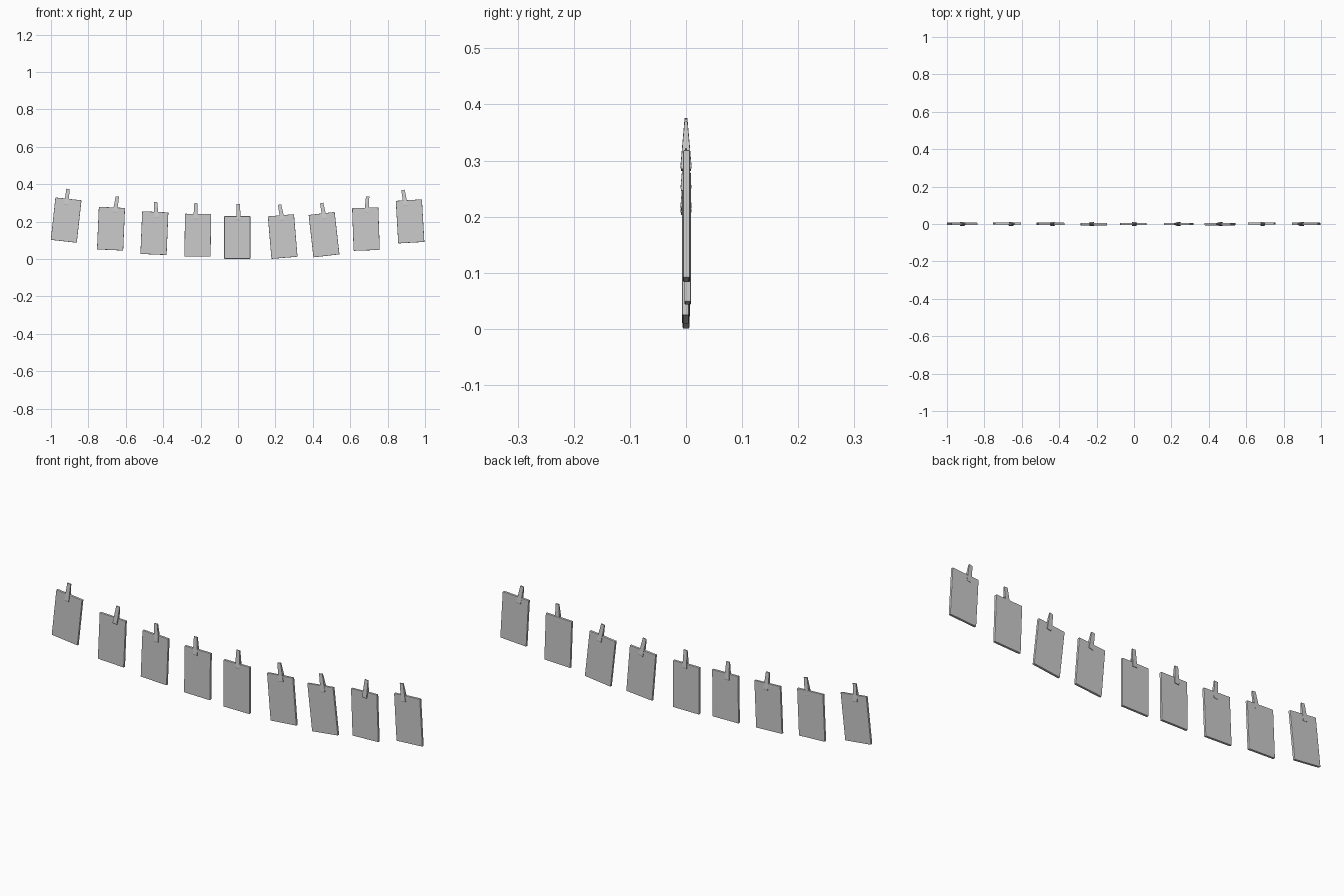
import bpy, bmesh
from math import radians

if "Cube" in bpy.data.objects:
    bpy.data.objects.remove(bpy.data.objects["Cube"])

# card: x, z, tilt (clockwise degrees), y | peg: top x, top z, tilt
ROW = [
    (-0.919, 0.208, 6.3, 0.001, -0.909, 0.375, 6),
    (-0.679, 0.162, 2.5, 0.003, -0.645, 0.334, 9),
    (-0.447, 0.138, 2.4, 0.001, -0.441, 0.305, -4),
    (-0.215, 0.127, 0.8, -0.001, -0.227, 0.298, -1),
    (-0.004, 0.115, 0.0, 0.0, 0.002, 0.294, 0),
    (0.239, 0.120, -4.8, 0.0, 0.222, 0.291, -11),
    (0.460, 0.130, -6.5, -0.001, 0.447, 0.299, -11),
    (0.684, 0.160, -2.0, 0.003, 0.693, 0.334, 4),
    (0.920, 0.201, -3.3, 0.001, 0.882, 0.369, -10),
]


def make(name, bm, loc, tilt, bevel):
    bmesh.ops.recalc_face_normals(bm, faces=bm.faces)
    me = bpy.data.meshes.new(name)
    bm.to_mesh(me)
    bm.free()
    ob = bpy.data.objects.new(name, me)
    ob.location = loc
    ob.rotation_euler = (0, radians(tilt), 0)
    bpy.context.collection.objects.link(ob)
    if bevel:
        mod = ob.modifiers.new("soft_edges", 'BEVEL')
        mod.width = bevel
        mod.segments = 2
    return ob


def card(name, loc, tilt):
    bm = bmesh.new()
    bmesh.ops.create_cube(bm, size=1)
    bmesh.ops.scale(bm, vec=(0.14, 0.012, 0.228), verts=bm.verts)
    make(name, bm, loc, tilt, 0.002)


def peg(name, loc, tilt):
    # two tapered legs meeting at the top and opening downwards
    bm = bmesh.new()
    for s in (-1, 1):
        profile = [(0.0, 0.0), (0.0025, 0.0), (0.0095, -0.082),
                   (0.0085, -0.087), (0.004, -0.087), (0.0, -0.045)]
        ends = []
        for side in (-1, 1):
            ends.append([bm.verts.new((side * (0.009 - z * 0.03), s * y, z))
                         for y, z in profile])
        bm.faces.new(ends[0])
        bm.faces.new(ends[1])
        n = len(profile)
        for i in range(n):
            j = (i + 1) % n
            bm.faces.new((ends[0][i], ends[0][j], ends[1][j], ends[1][i]))
    make(name, bm, loc, tilt, 0)


for i, (cx, cz, ct, cy, px, pz, pt) in enumerate(ROW, 1):
    card(f"card_{i}", (cx, cy, cz), ct)
    peg(f"clothes_peg_{i}", (px, 0, pz), pt)
